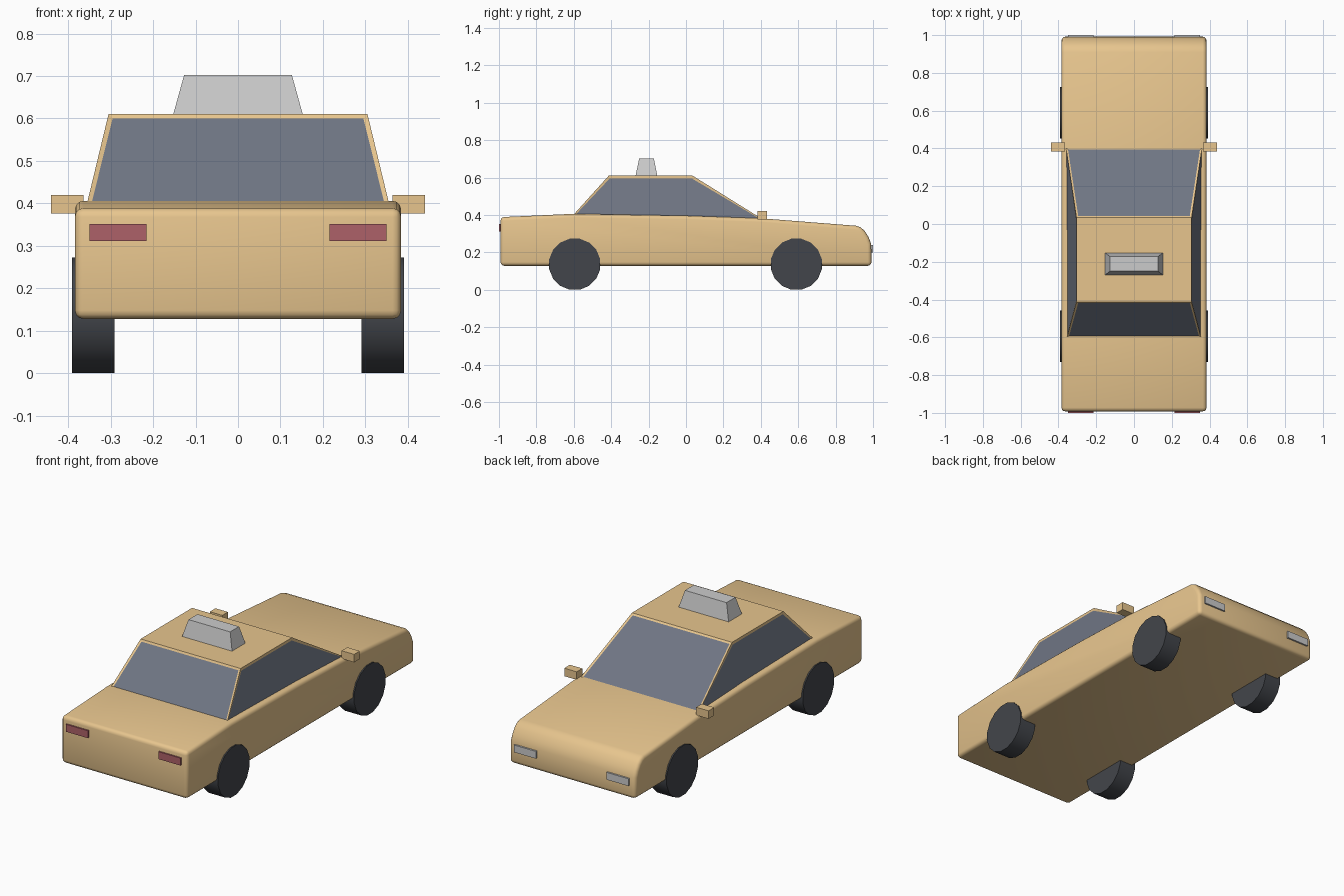
import bpy, bmesh, math
from mathutils import Matrix

if "Cube" in bpy.data.objects:
    bpy.data.objects.remove(bpy.data.objects["Cube"])


def material(name, rgb):
    m = bpy.data.materials.new(name)
    m.diffuse_color = (*rgb, 1)
    m.use_nodes = True
    m.node_tree.nodes["Principled BSDF"].inputs["Base Color"].default_value = m.diffuse_color
    return m


PAINT = material("paint", (0.80, 0.56, 0.27))
GLASS = material("glass", (0.16, 0.18, 0.23))
RUBBER = material("rubber", (0.055, 0.06, 0.07))
RED = material("red_lens", (0.42, 0.12, 0.14))


def finish(name, bm, mats=(), smooth=None):
    bmesh.ops.recalc_face_normals(bm, faces=bm.faces)
    me = bpy.data.meshes.new(name)
    bm.to_mesh(me)
    bm.free()
    for m in mats:
        me.materials.append(m)
    ob = bpy.data.objects.new(name, me)
    bpy.context.collection.objects.link(ob)
    if smooth:
        bpy.ops.object.select_all(action='DESELECT')
        ob.select_set(True)
        bpy.context.view_layer.objects.active = ob
        bpy.ops.object.shade_smooth_by_angle(angle=math.radians(smooth))
    return ob


def frustum(low, high):
    """Block between two rectangles, each (x0, x1, y0, y1, z)."""
    bm = bmesh.new()
    rings = [[bm.verts.new(p) for p in ((a, c, z), (b, c, z), (b, d, z), (a, d, z))]
             for a, b, c, d, z in (low, high)]
    for r in rings:
        bm.faces.new(r)
    for i in range(4):
        j = (i + 1) % 4
        bm.faces.new((rings[0][i], rings[0][j], rings[1][j], rings[1][i]))
    bmesh.ops.recalc_face_normals(bm, faces=bm.faces)
    return bm


def box(name, x, y, z, mats=()):
    return finish(name, frustum((*x, *y, z[0]), (*x, *y, z[1])), mats)


# Lower body: side profile extruded across the width, edges rounded
profile = [(-0.992, 0.128), (-0.992, 0.388), (-0.6, 0.406), (0.0, 0.396), (0.4, 0.382),
           (0.91, 0.342), (0.935, 0.333), (0.957, 0.312), (0.977, 0.28), (0.99, 0.245), (0.992, 0.128)]
bm = bmesh.new()
face = bm.faces.new([bm.verts.new((-0.384, y, z)) for y, z in profile])
ext = bmesh.ops.extrude_face_region(bm, geom=[face])
bmesh.ops.translate(bm, vec=(0.768, 0, 0),
                    verts=[v for v in ext["geom"] if isinstance(v, bmesh.types.BMVert)])
bmesh.ops.recalc_face_normals(bm, faces=bm.faces)
sharp = [e for e in bm.edges if e.calc_face_angle(0) > math.radians(35)]
bmesh.ops.bevel(bm, geom=sharp, offset=0.02, segments=3, profile=0.5, affect='EDGES')
finish("body", bm, [PAINT], smooth=40)

# Cabin: tapered block whose four sloping sides hold recessed windows
bm = frustum((-0.366, 0.366, -0.641, 0.441, 0.357), (-0.305, 0.305, -0.413, 0.035, 0.61))
sides = [f for f in bm.faces if abs(f.normal.z) < 0.95]
bmesh.ops.inset_individual(bm, faces=sides, thickness=0.015, depth=-0.003)
for f in sides:
    f.material_index = 1
finish("cabin", bm, [PAINT, GLASS])

# Roof sign
finish("roof_sign", frustum((-0.153, 0.153, -0.27, -0.153, 0.608),
                            (-0.127, 0.127, -0.25, -0.172, 0.702)))

# Wheels
for end, y in (("rear", -0.595), ("front", 0.59)):
    for side, s in (("left", -1), ("right", 1)):
        bm = bmesh.new()
        m = (Matrix.Translation((s * 0.341, y, 0.1365)) @ Matrix.Rotation(math.pi / 2, 4, 'Y')
             @ Matrix.Rotation(math.pi / 16, 4, 'Z'))
        bmesh.ops.create_cone(bm, cap_ends=True, segments=16, radius1=0.139,
                              radius2=0.139, depth=0.1, matrix=m)
        finish(f"{end}_{side}_wheel", bm, [RUBBER], smooth=30)

# Mirrors and lights on both sides
for side, s in (("left", -1), ("right", 1)):
    def span(a, b):
        return tuple(sorted((s * a, s * b)))
    box(f"{side}_mirror", span(0.364, 0.44), (0.383, 0.432), (0.376, 0.42), [PAINT])
    box(f"{side}_tail_light", span(0.215, 0.35), (-1.0, -0.97), (0.311, 0.352), [RED])
    box(f"{side}_headlight", span(0.215, 0.35), (0.96, 1.0), (0.198, 0.238))
